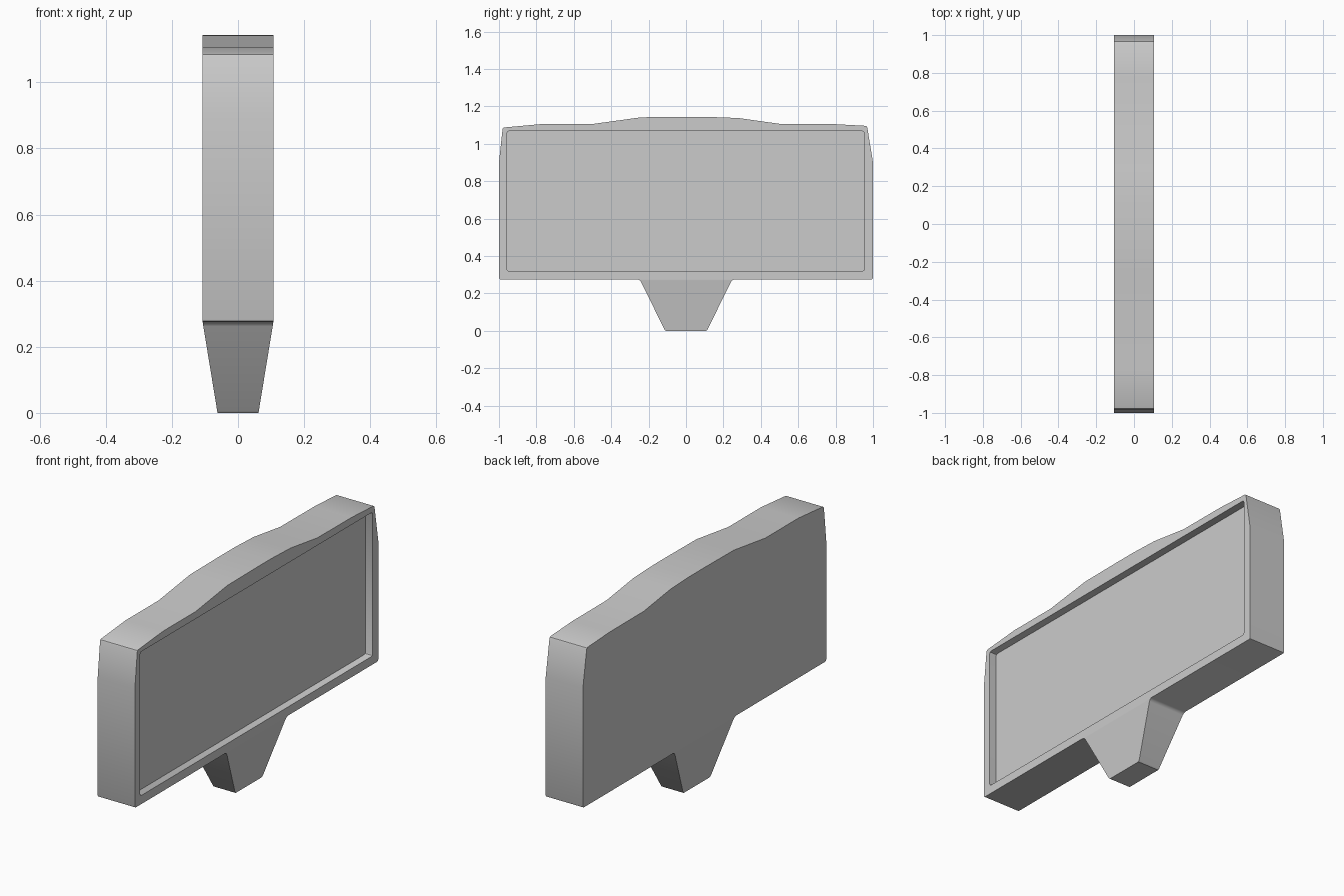
import bpy, bmesh, math

if "Cube" in bpy.data.objects:
    bpy.data.objects.remove(bpy.data.objects["Cube"])


def prism(name, profile, x_range, bevel=0.0):
    """Extrude a (y, z) profile along x; x_range(z) gives the two ends."""
    bm = bmesh.new()
    sides = [[bm.verts.new((x_range(z)[s], y, z)) for y, z in profile] for s in (0, 1)]
    bm.faces.new(sides[0])
    bm.faces.new(sides[1][::-1])
    n = len(profile)
    for i in range(n):
        j = (i + 1) % n
        bm.faces.new((sides[0][i], sides[1][i], sides[1][j], sides[0][j]))
    bmesh.ops.recalc_face_normals(bm, faces=bm.faces)
    if bevel:
        # soften only the sharp corners of the outline
        edges = [e for e in bm.edges
                 if abs(e.verts[0].co.x - e.verts[1].co.x) > 0.01
                 and e.calc_face_angle() > math.radians(35)]
        bmesh.ops.bevel(bm, geom=edges, offset=bevel, offset_type='OFFSET',
                        segments=2, profile=0.5, affect='EDGES')
    mesh = bpy.data.meshes.new(name)
    bm.to_mesh(mesh)
    bm.free()
    ob = bpy.data.objects.new(name, mesh)
    bpy.context.collection.objects.link(ob)
    return ob


def combine(target, other, operation):
    mod = target.modifiers.new(operation.title(), 'BOOLEAN')
    mod.operation = operation
    mod.solver = 'EXACT'
    mod.object = other
    bpy.context.view_layer.objects.active = target
    bpy.ops.object.modifier_apply(modifier=mod.name)
    bpy.data.objects.remove(other)


HALF = 0.107

# Main housing with its wavy top edge
panel = prism("display_housing", [
    (-1, 0.275), (-1, 0.9), (-0.98, 1.087), (-0.77, 1.106), (-0.5, 1.106),
    (-0.24, 1.142), (0.0, 1.144), (0.12, 1.144), (0.28, 1.138), (0.5, 1.107),
    (0.78, 1.106), (0.968, 1.096), (1, 0.9), (1, 0.275)],
    lambda z: (-HALF, HALF), 0.008)

# Shallow rectangular recess on the +x face
recess = prism("recess_cutter", [
    (-0.957, 0.32), (-0.957, 1.068), (0.953, 1.068), (0.953, 0.32)],
    lambda z: (HALF - 0.04, HALF + 0.1), 0.01)
combine(panel, recess, 'DIFFERENCE')

# Tapered foot under the housing, flared where it meets the underside
half_foot = [(0.107, 0.0), (0.114, 0.006), (0.241, 0.262), (0.247, 0.27), (0.258, 0.275)]
foot = prism("tapered_foot",
             half_foot + [(-y, z) for y, z in reversed(half_foot)],
             lambda z: (-0.062 - 0.045 * z / 0.275, 0.062 + 0.045 * z / 0.275))
combine(panel, foot, 'UNION')

# Smooth the gentle bends, keep the edges crisp
panel.select_set(True)
bpy.context.view_layer.objects.active = panel
bpy.ops.object.shade_smooth_by_angle(angle=math.radians(30))
